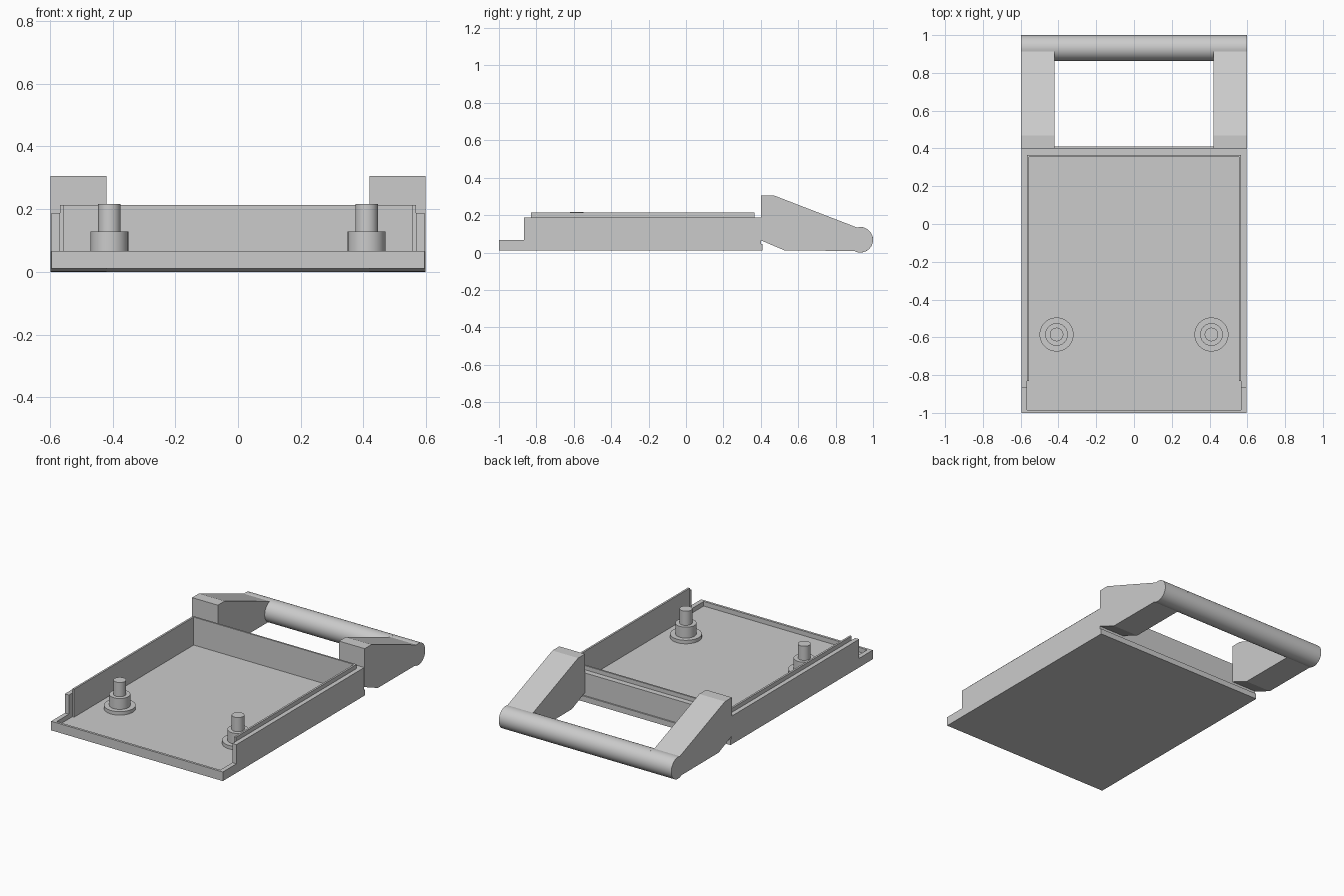
import bpy
import bmesh
from math import sin, cos, radians
from mathutils import Matrix

cube = bpy.data.objects.get("Cube")
if cube:
    bpy.data.objects.remove(cube, do_unlink=True)

# Single grey plastic
grey = bpy.data.materials.new("grey plastic")
grey.use_nodes = True
colour = (0.6, 0.6, 0.6, 1)
grey.diffuse_color = colour
grey.node_tree.nodes["Principled BSDF"].inputs["Base Color"].default_value = colour


def finish(name, bm, smooth=False):
    bmesh.ops.recalc_face_normals(bm, faces=bm.faces)
    mesh = bpy.data.meshes.new(name)
    bm.to_mesh(mesh)
    bm.free()
    mesh.materials.append(grey)
    obj = bpy.data.objects.new(name, mesh)
    bpy.context.collection.objects.link(obj)
    if smooth:
        bpy.ops.object.select_all(action='DESELECT')
        obj.select_set(True)
        bpy.context.view_layer.objects.active = obj
        bpy.ops.object.shade_smooth_by_angle(angle=radians(15))
    return obj


def extrude_x(name, profile, x0, x1, smooth=False):
    """Extrude a (y, z) profile from x0 to x1."""
    bm = bmesh.new()
    face = bm.faces.new([bm.verts.new((x0, y, z)) for y, z in profile])
    moved = bmesh.ops.extrude_face_region(bm, geom=[face])["geom"]
    verts = [v for v in moved if isinstance(v, bmesh.types.BMVert)]
    bmesh.ops.translate(bm, verts=verts, vec=(x1 - x0, 0, 0))
    return finish(name, bm, smooth)


def box(name, x0, x1, y0, y1, z0, z1):
    return extrude_x(name, [(y0, z0), (y1, z0), (y1, z1), (y0, z1)], x0, x1)


def cylinder(name, centre, radius, depth, axis='Z'):
    bm = bmesh.new()
    turn = Matrix.Rotation(radians(90), 4, 'Y') if axis == 'X' else Matrix()
    bmesh.ops.create_cone(bm, cap_ends=True, segments=48, radius1=radius,
                          radius2=radius, depth=depth,
                          matrix=Matrix.Translation(centre) @ turn)
    return finish(name, bm, True)


HALF, INNER, LINER = 0.595, 0.567, 0.555
BOTTOM, FLOOR, LIP, WALL, RIDGE = 0.01, 0.038, 0.067, 0.187, 0.213
BACK = 0.4

# Tray floor, front lip and back wall with its bottom ledge
box("tray_floor", -INNER, INNER, -0.985, 0.365, BOTTOM, FLOOR)
box("front_lip", -INNER, INNER, -1, -0.985, BOTTOM, LIP)
ledge = [(0.409, BOTTOM), (0.409, 0.045), (BACK, 0.045), (BACK, WALL)]
extrude_x("back_wall", [(0.365, BOTTOM)] + ledge + [(0.365, WALL)], -INNER, INNER)
box("back_ridge", -INNER, INNER, 0.354, 0.365, FLOOR, RIDGE)

# Handle arm outline, ending in the rounded grip
grip_y, grip_z, grip_r = 0.932, 0.068, 0.068
arc = [(grip_y + grip_r * cos(radians(a)), grip_z + grip_r * sin(radians(a)))
       for a in range(105, -121, -9)]
arm = [(BACK, 0.065), (BACK, 0.306), (0.468, 0.306)] + arc + [(0.53, BOTTOM)]

wall = [(-1, BOTTOM)] + ledge + [(-0.865, WALL), (-0.865, LIP), (-1, LIP)]

for side, s in (("left", 1), ("right", -1)):
    # Stepped side wall with raised inner ridge
    extrude_x(side + "_wall", wall, s * INNER, s * HALF)
    box(side + "_ridge", s * LINER, s * INNER, -0.83, 0.354, FLOOR, RIDGE)
    # Handle arm
    extrude_x(side + "_handle_arm", arm, s * 0.42, s * 0.598, True)
    # Stepped mounting post
    for part, radius, low, high in (("flange", 0.09, FLOOR, 0.06),
                                    ("collar", 0.06, 0.06, 0.128),
                                    ("pin", 0.036, 0.128, 0.217)):
        cylinder(side + "_post_" + part, (s * 0.41, -0.585, (low + high) / 2),
                 radius, high - low)

# Grip bar between the arms
cylinder("grip_bar", (0, grip_y, grip_z), grip_r, 0.84, 'X')
